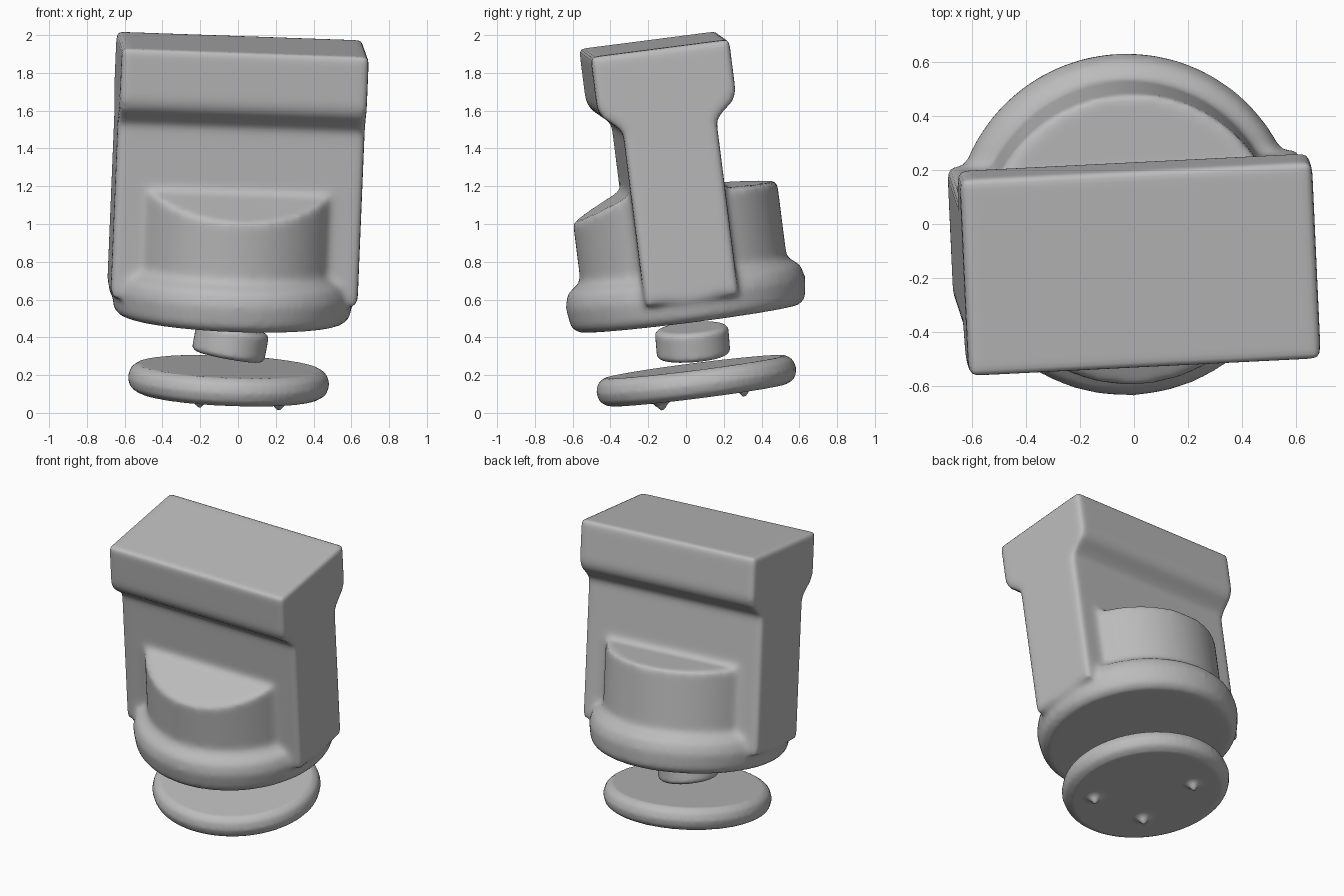
import bpy, bmesh, math
from mathutils import Euler, Matrix, Vector

cube = bpy.data.objects.get("Cube")
if cube:
    bpy.data.objects.remove(cube, do_unlink=True)

grey = bpy.data.materials.new("clay_grey")
grey.use_nodes = True
COLOUR = (0.5, 0.5, 0.5, 1)
grey.diffuse_color = COLOUR
grey.node_tree.nodes["Principled BSDF"].inputs["Base Color"].default_value = COLOUR


def loft(bm, rings):
    """Closed solid through rings with equal point counts."""
    loops = [[bm.verts.new(p) for p in ring] for ring in rings]
    n = len(loops[0])
    for a, b in zip(loops, loops[1:]):
        for i in range(n):
            j = (i + 1) % n
            bm.faces.new((a[i], a[j], b[j], b[i]))
    bm.faces.new(loops[0][::-1])
    bm.faces.new(loops[-1])


def lathe(bm, profile, sides=64):
    """Solid of revolution from (radius, height) points."""
    turn = [math.tau * i / sides for i in range(sides)]
    loft(bm, [[(r * math.cos(a), r * math.sin(a), z) for a in turn]
              for r, z in profile])


def half_drum(bm, side, radius, bottom, top, slope):
    """Circular segment on one side of the block, with a sloping top."""
    start = math.asin(0.2 / radius)
    steps = 32
    arc = []
    for i in range(steps + 1):
        a = start + (math.pi - 2 * start) * i / steps
        arc.append((radius * math.cos(a), side * radius * math.sin(a)))
    loft(bm, [[(x, y, bottom) for x, y in arc],
              [(x, y, top - slope * (abs(y) - 0.23)) for x, y in arc]])


def finish(name, bm, location, rotation, voxel, smooth):
    """Make the object, then fuse and soften it like modelled clay."""
    bmesh.ops.recalc_face_normals(bm, faces=bm.faces[:])
    mesh = bpy.data.meshes.new(name)
    bm.to_mesh(mesh)
    bm.free()
    mesh.materials.append(grey)
    obj = bpy.data.objects.new(name, mesh)
    bpy.context.collection.objects.link(obj)
    obj.location = location
    obj.rotation_euler = rotation
    fuse = obj.modifiers.new("fuse", 'REMESH')
    fuse.mode = 'VOXEL'
    fuse.voxel_size = voxel
    fuse.use_smooth_shade = True
    soften = obj.modifiers.new("soften", 'SMOOTH')
    soften.factor = 0.5
    soften.iterations = smooth
    return obj


LEAN = Euler((0.128, 0.035, 0.05))

# Body: round flange, upright block with overhanging cap, front and back drums
bm = bmesh.new()
lathe(bm, [(0.59, 0), (0.625, 0.03), (0.64, 0.14), (0.62, 0.21), (0.55, 0.26)])
half = [(0.25, 0.12), (0.25, 1.05), (0.29, 1.09), (0.35, 1.14), (0.37, 1.19), (0.37, 1.465)]
outline = half + [(-y, z) for y, z in reversed(half)]
loft(bm, [[(x, y, z) for y, z in outline] for x in (-0.655, 0.655)])
half_drum(bm, -1, 0.545, 0.1, 0.71, 0.42)
half_drum(bm, 1, 0.555, 0.1, 0.68, 0.05)
finish("body", bm, (-0.035, 0.015, 0.5), LEAN, 0.02, 8)

# Neck: short loose cylinder between the body and the base
bm = bmesh.new()
lathe(bm, [(0.175, -0.08), (0.195, -0.06), (0.195, 0.06), (0.175, 0.08)], 40)
finish("neck", bm, (-0.04, 0.035, 0.375), (0.08, 0.18, 0), 0.012, 4)

# Base: flat disc with three small pointed feet
bm = bmesh.new()
lathe(bm, [(0.48, -0.075), (0.52, -0.05), (0.535, 0), (0.52, 0.05), (0.485, 0.075)])
for x, y in ((-0.16, -0.21), (-0.17, 0.25), (0.26, -0.21)):
    place = Matrix.Translation(Vector((x, y, -0.085))) @ Matrix.Rotation(math.pi, 4, 'X')
    bmesh.ops.create_cone(bm, cap_ends=True, segments=16, radius1=0.065,
                          radius2=0.012, depth=0.08, matrix=place)
finish("base_disc", bm, (-0.05, 0.055, 0.17), LEAN, 0.015, 4)
